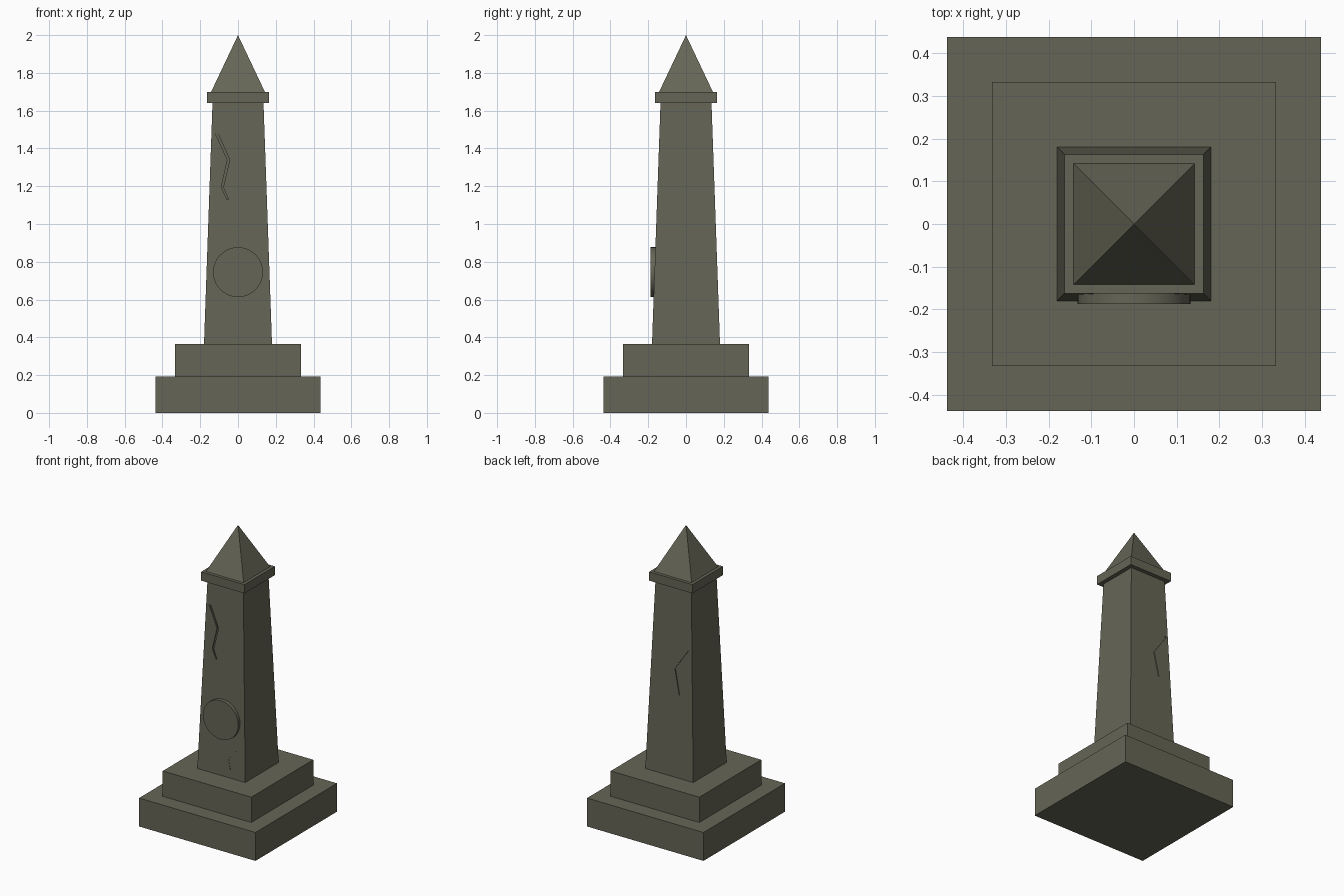
import bpy, bmesh, math
from mathutils import Vector

default = bpy.data.objects.get("Cube")
if default:
    bpy.data.objects.remove(default, do_unlink=True)

# Weathered stone colour
stone = bpy.data.materials.new("weathered stone")
stone.use_nodes = True
COLOUR = (0.13, 0.13, 0.093, 1)
stone.diffuse_color = COLOUR
bsdf = stone.node_tree.nodes["Principled BSDF"]
bsdf.inputs["Base Color"].default_value = COLOUR
bsdf.inputs["Roughness"].default_value = 0.9


def make_object(name, bm):
    bmesh.ops.recalc_face_normals(bm, faces=bm.faces[:])
    mesh = bpy.data.meshes.new(name)
    bm.to_mesh(mesh)
    bm.free()
    mesh.materials.append(stone)
    obj = bpy.data.objects.new(name, mesh)
    bpy.context.collection.objects.link(obj)
    return obj


def square_block(name, low_half, high_half, z0, z1):
    """Square block, tapered when the half widths differ, pointed when the top is zero."""
    bm = bmesh.new()
    bmesh.ops.create_cube(bm, size=2)
    for v in bm.verts:
        top = v.co.z > 0
        half = high_half if top else low_half
        v.co = Vector((v.co.x * half, v.co.y * half, z1 if top else z0))
    bmesh.ops.remove_doubles(bm, verts=bm.verts[:], dist=1e-5)
    return make_object(name, bm)


# Stepped plinth, shaft, collar and pointed cap
square_block("lower_step", 0.438, 0.438, 0, 0.193)
square_block("upper_step", 0.333, 0.333, 0.193, 0.365)
SHAFT_LOW, SHAFT_HIGH, SHAFT_Z0, SHAFT_Z1 = 0.18, 0.135, 0.365, 1.64
shaft = square_block("shaft", SHAFT_LOW, SHAFT_HIGH, SHAFT_Z0, SHAFT_Z1)
square_block("collar", 0.163, 0.163, 1.64, 1.7)
square_block("pointed_cap", 0.142, 0, 1.7, 2)


def shaft_half(z):
    t = (z - SHAFT_Z0) / (SHAFT_Z1 - SHAFT_Z0)
    return SHAFT_LOW + (SHAFT_HIGH - SHAFT_LOW) * t


def carve_crack(path, side, depth, width=0.014):
    """Engrave a zigzag groove in the front (side -1) or back (side 1) of the shaft."""
    bm = bmesh.new()
    rings = []
    for i, (x, z) in enumerate(path):
        w = width / 2 * (1 - 0.4 * i / (len(path) - 1))
        rings.append([bm.verts.new((x + dx, side * (shaft_half(z) + dy), z))
                      for dx, dy in ((-w, 0.02), (w, 0.02), (w, -depth), (-w, -depth))])
    for a, b in zip(rings, rings[1:]):
        for k in range(4):
            n = (k + 1) % 4
            bm.faces.new((a[k], a[n], b[n], b[k]))
    bm.faces.new(rings[0])
    bm.faces.new(rings[-1])
    cutter = make_object("crack_cutter", bm)
    cutter.hide_render = True
    cut = shaft.modifiers.new("crack", 'BOOLEAN')
    cut.operation = 'DIFFERENCE'
    cut.solver = 'EXACT'
    cut.object = cutter
    bpy.context.view_layer.objects.active = shaft
    bpy.ops.object.modifier_apply(modifier=cut.name)
    bpy.data.objects.remove(cutter, do_unlink=True)


# Cracks: upper front, middle back and a faint one low on the front
carve_crack([(-0.113, 1.48), (-0.05, 1.34), (-0.083, 1.195), (-0.055, 1.13)], -1, 0.008)
carve_crack([(-0.13, 1.235), (-0.03, 1.09), (-0.065, 0.92)], 1, 0.006)
carve_crack([(0.124, 0.565), (0.055, 0.49), (0.07, 0.42)], -1, 0.002, 0.01)

# Round plaque on the front
bm = bmesh.new()
bmesh.ops.create_cone(bm, cap_ends=True, segments=48, radius1=0.132, radius2=0.132, depth=0.03)
plaque = make_object("round_plaque", bm)
plaque.location = (0, -0.172, 0.745)
plaque.rotation_euler.x = math.pi / 2
bpy.ops.object.select_all(action='DESELECT')
plaque.select_set(True)
bpy.context.view_layer.objects.active = plaque
bpy.ops.object.shade_smooth_by_angle(angle=math.radians(30))
